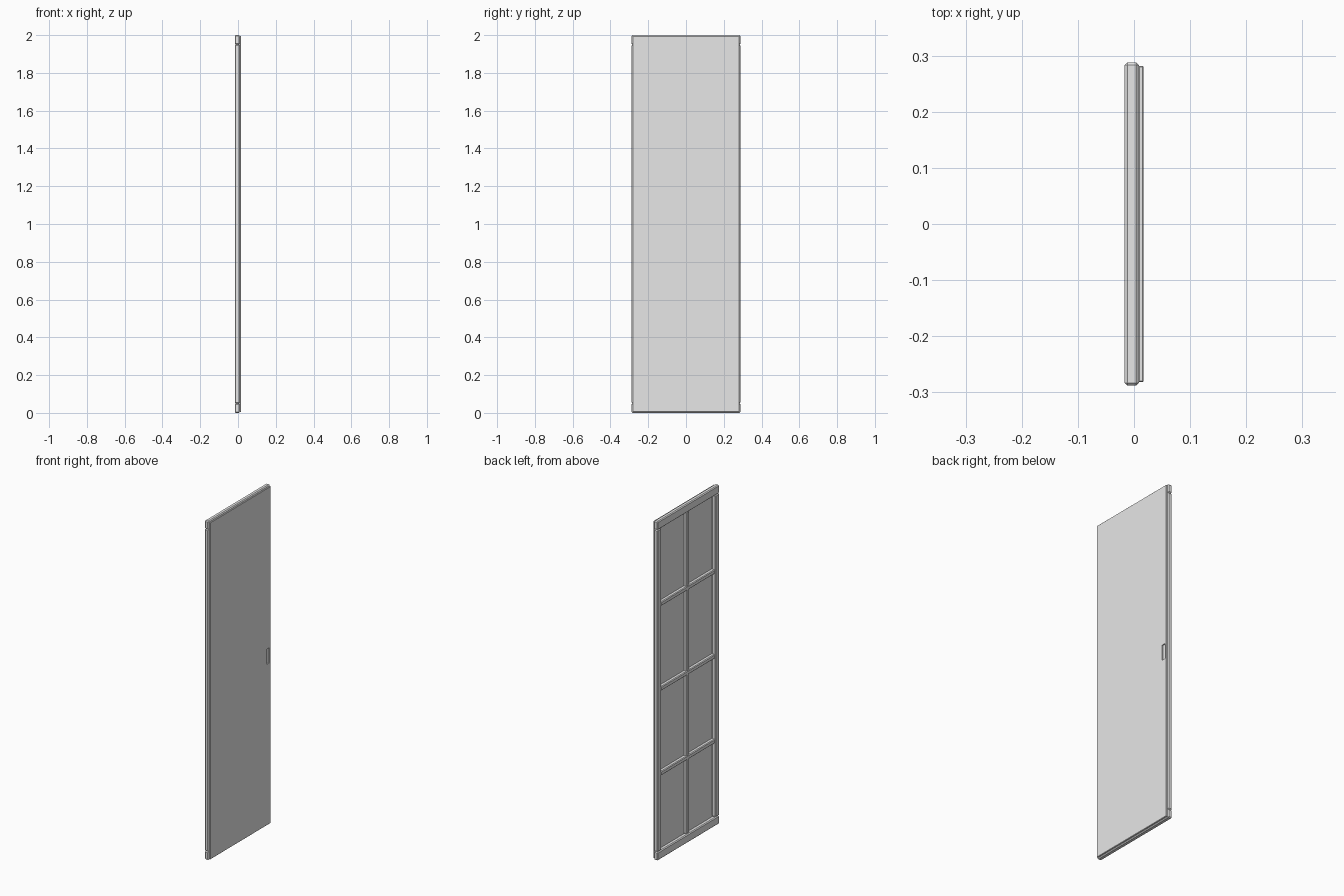
import bpy
import bmesh
from mathutils import Vector

if "Cube" in bpy.data.objects:
    bpy.data.objects.remove(bpy.data.objects["Cube"], do_unlink=True)

# Single colour for the whole door
grey = bpy.data.materials.new("light_grey")
grey.use_nodes = True
grey.diffuse_color = (0.8, 0.8, 0.8, 1)
grey.node_tree.nodes["Principled BSDF"].inputs["Base Color"].default_value = (0.8, 0.8, 0.8, 1)


def box(name, xs, ys, zs, chamfer=0.0):
    """Box between the given limits, with flat chamfered edges."""
    low, high = (Vector(p) for p in zip(xs, ys, zs))
    bm = bmesh.new()
    bmesh.ops.create_cube(bm, size=1)
    for v in bm.verts:
        v.co = (low + high) / 2 + v.co * (high - low)
    if chamfer:
        bmesh.ops.bevel(bm, geom=bm.edges[:], offset=chamfer, segments=1,
                        affect='EDGES', profile=0.5)
    mesh = bpy.data.meshes.new(name)
    bm.to_mesh(mesh)
    bm.free()
    mesh.materials.append(grey)
    obj = bpy.data.objects.new(name, mesh)
    bpy.context.collection.objects.link(obj)
    return obj


HEIGHT = 2.0
HALF = 0.288      # half the door's width
RAIL = 0.05       # height of the top and bottom rails
STILE = 0.036     # width of the upright stiles
BACK, FACE = -0.017, 0.009
BOARD = 0.008     # plane of the facing board behind the lattice
INNER = HALF - STILE

# Outer frame
box("bottom_rail", (BACK, FACE), (-HALF, HALF), (0, RAIL), 0.005)
box("top_rail", (BACK, FACE), (-HALF, HALF), (HEIGHT - RAIL, HEIGHT), 0.005)
for name, side in (("front_stile", -1), ("back_stile", 1)):
    ys = sorted((side * INNER, side * HALF))
    box(name, (BACK, FACE), ys, (RAIL, HEIGHT - RAIL), 0.005)

# Lattice: three cross bars and one central upright
bar = 0.0125
for i in range(1, 4):
    z = HEIGHT * i / 4
    box(f"cross_bar_{i}", (-0.014, FACE), (-INNER, INNER), (z - bar, z + bar), 0.004)
box("centre_upright", (-0.012, FACE), (-bar, bar), (RAIL, HEIGHT - RAIL), 0.004)

# Plain facing board with a recessed finger pull
panel = box("facing_board", (BOARD, 0.017), (-0.282, 0.282), (0.006, HEIGHT - 0.006), 0.002)
cutter = box("finger_pull_cutter", (0.011, 0.03), (0.246, 0.271), (0.955, 1.045))
cutter.hide_render = True
cut = panel.modifiers.new("finger_pull", 'BOOLEAN')
cut.operation = 'DIFFERENCE'
cut.solver = 'EXACT'
cut.object = cutter
bpy.context.view_layer.objects.active = panel
bpy.ops.object.modifier_apply(modifier=cut.name)
bpy.data.objects.remove(cutter, do_unlink=True)
